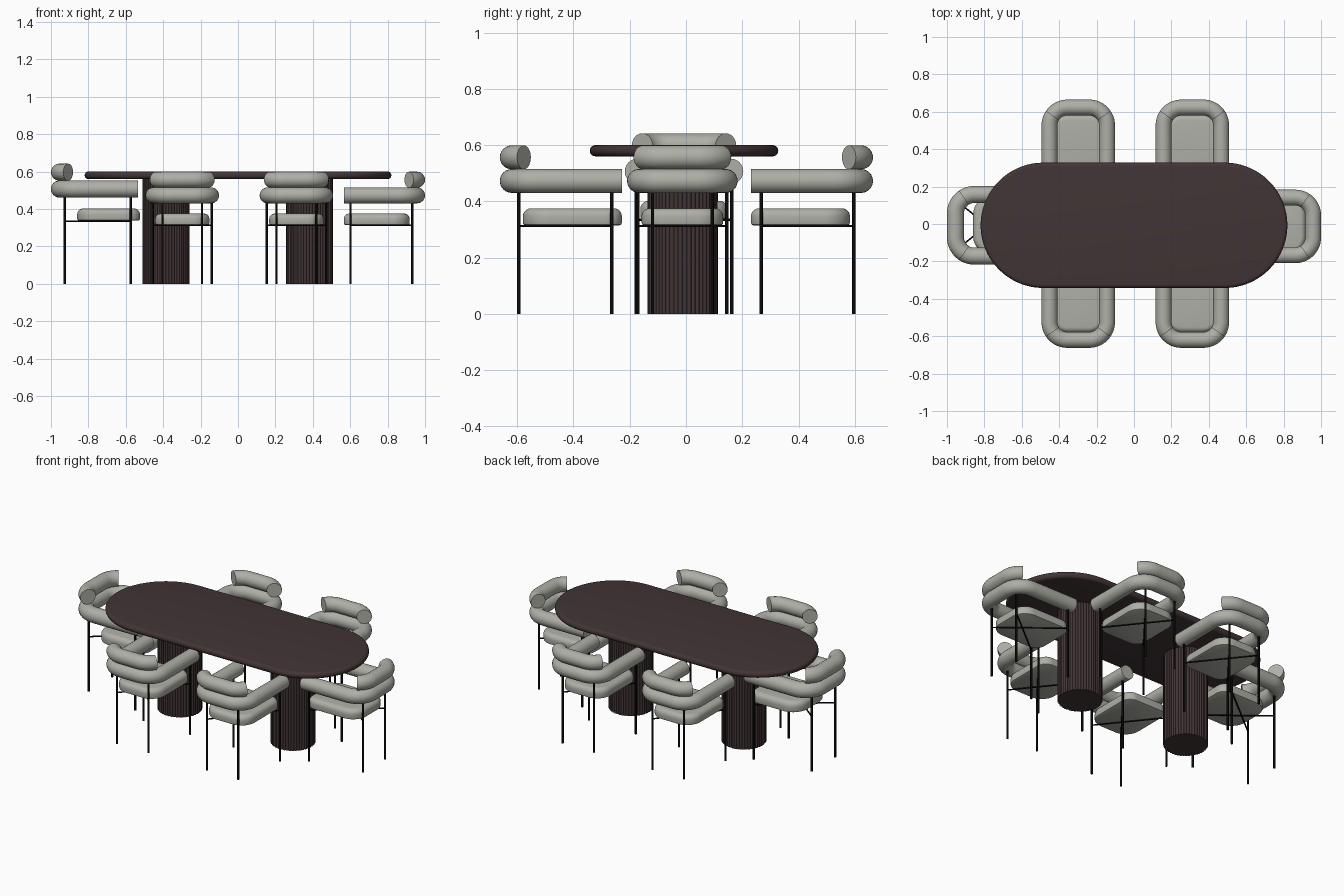
import bpy, math
from mathutils import Matrix, Vector

if "Cube" in bpy.data.objects:
    bpy.data.objects.remove(bpy.data.objects["Cube"])


def material(name, rgb):
    m = bpy.data.materials.new(name)
    m.diffuse_color = (*rgb, 1)
    m.use_nodes = True
    m.node_tree.nodes["Principled BSDF"].inputs["Base Color"].default_value = m.diffuse_color
    return m


WOOD = material("dark_brown_wood", (0.054, 0.035, 0.036))
FABRIC = material("warm_grey_fabric", (0.43, 0.43, 0.39))
METAL = material("black_metal", (0.003, 0.003, 0.003))


def loft(name, rings, mat, matrix=Matrix(), angle=40):
    """Skin a list of equal-sized closed rings and cap both ends."""
    n = len(rings[0])
    verts = [matrix @ Vector(p) for r in rings for p in r]
    faces = [tuple(range(n))[::-1],
             tuple(range((len(rings) - 1) * n, len(rings) * n))]
    for k in range(len(rings) - 1):
        for i in range(n):
            j = (i + 1) % n
            faces.append((k * n + i, k * n + j, (k + 1) * n + j, (k + 1) * n + i))
    me = bpy.data.meshes.new(name)
    me.from_pydata(verts, [], faces)
    me.materials.append(mat)
    ob = bpy.data.objects.new(name, me)
    bpy.context.collection.objects.link(ob)
    bpy.ops.object.select_all(action='DESELECT')
    ob.select_set(True)
    bpy.context.view_layer.objects.active = ob
    bpy.ops.object.mode_set(mode='EDIT')
    bpy.ops.mesh.select_all(action='SELECT')
    bpy.ops.mesh.normals_make_consistent(inside=False)
    bpy.ops.object.mode_set(mode='OBJECT')
    bpy.ops.object.shade_smooth_by_angle(angle=math.radians(angle))
    return ob


def rounded_rect(x0, x1, y0, y1, r_front, r_back, z, inset=0.0, seg=12):
    """Rounded rectangle ring, shrunk by inset."""
    pts = []
    corners = [(x1, y1, -1, -1, r_back, 0), (x0, y1, 1, -1, r_back, 90),
               (x0, y0, 1, 1, r_front, 180), (x1, y0, -1, 1, r_front, 270)]
    for cx, cy, sx, sy, r, a0 in corners:
        for i in range(seg + 1):
            a = math.radians(a0 + 90 * i / seg)
            q = r - inset
            pts.append((cx + sx * r + q * math.cos(a), cy + sy * r + q * math.sin(a), z))
    return pts


def tube(name, path, r, mat, matrix, seg=24):
    """Round tube along a horizontal path with flat ends."""
    rings = []
    for i, p in enumerate(path):
        a, b = path[max(i - 1, 0)], path[min(i + 1, len(path) - 1)]
        t = (Vector(b) - Vector(a)).normalized()
        side = Vector((-t.y, t.x, 0))
        rings.append([Vector(p) + side * r * math.cos(w) + Vector((0, 0, r * math.sin(w)))
                      for w in (2 * math.pi * k / seg for k in range(seg))])
    return loft(name, rings, mat, matrix, 50)


def horseshoe(start_deg, z, arms):
    """Path round the back of a chair, from one side to the other."""
    hw, back, r = 0.154, 0.3915, 0.095
    half = []
    if arms:
        half += [(hw, 0.0, z), (hw, 0.15, z)]
    for i in range(13):
        a = math.radians(start_deg + (90 - start_deg) * i / 12)
        half.append((hw - r + r * math.cos(a), back - r + r * math.sin(a), z))
    return half + [(-x, y, z) for x, y, z in reversed(half)]


def circle(x, y, z, r, seg=12):
    return [(x + r * math.cos(2 * math.pi * k / seg),
             y + r * math.sin(2 * math.pi * k / seg), z) for k in range(seg)]


def chair(label, x, y, turn, scale=1.0, seat=(0.0, 0.352)):
    m = (Matrix.Translation((x, y, 0)) @ Matrix.Rotation(math.radians(turn), 4, 'Z')
         @ Matrix.Scale(scale, 4))
    # padded arm loop and the shorter backrest on top of it
    tube(label + "_arm_loop", horseshoe(0, 0.4725, True), 0.0425, FABRIC, m)
    tube(label + "_backrest", horseshoe(33, 0.5565, False), 0.0425, FABRIC, m)
    # seat cushion with soft top edge
    profile = [(0.008, 0.315), (0.002, 0.318), (0.0, 0.325), (0.0, 0.347)]
    profile += [(0.028 * (1 - math.cos(a)), 0.347 + 0.028 * math.sin(a))
                for a in (math.radians(d) for d in (18, 36, 54, 72, 90))]
    loft(label + "_seat", [rounded_rect(-0.145, 0.145, seat[0], seat[1], 0.06, 0.09, z, i)
                           for i, z in profile], FABRIC, m)
    # four legs and the crossed rods under the seat
    for s, side in ((1, "right"), (-1, "left")):
        for u, v, end in ((0.158, 0.036, "front"), (0.106, 0.366, "back")):
            loft(f"{label}_{end}_{side}_leg",
                 [circle(s * u, v, 0, 0.006), circle(s * u, v, 0.445, 0.006)], METAL, m)
        tube(f"{label}_{side}_cross_rod",
             [(s * 0.158, 0.036, 0.312), (-s * 0.106, 0.366, 0.312)], 0.004, METAL, m, 10)


# table top: stadium with a rounded rim
rim = [(0.02 * (1 - math.cos(a)), 0.58 + 0.02 * math.sin(a))
       for a in (math.radians(d) for d in range(-90, 91, 18))]
loft("table_top", [rounded_rect(-0.82, 0.82, -0.342, 0.328, 0.335, 0.335, z, i, 24)
                   for i, z in rim], WOOD)

# two reeded pedestals
REEDS, STEPS = 48, 6
for x, side in ((-0.385, "left"), (0.382, "right")):
    rings = []
    for z in (0.0, 0.57):
        ring = []
        for k in range(REEDS * STEPS):
            a = 2 * math.pi * k / (REEDS * STEPS)
            r = 0.120 + 0.005 * abs(math.sin(a * REEDS / 2))
            ring.append((x + r * math.cos(a), -0.012 + r * math.sin(a), z))
        rings.append(ring)
    loft(side + "_pedestal", rings, WOOD)

# six chairs
for x, side in ((-0.298, "left"), (0.312, "right")):
    chair(f"back_{side}_chair", x, 0.231, 0)
    chair(f"front_{side}_chair", x, -0.228, 180)
chair("right_end_chair", 0.566, -0.013, -90)
chair("left_end_chair", -0.535, -0.007, 90, 1.072, (-0.01, 0.303))
